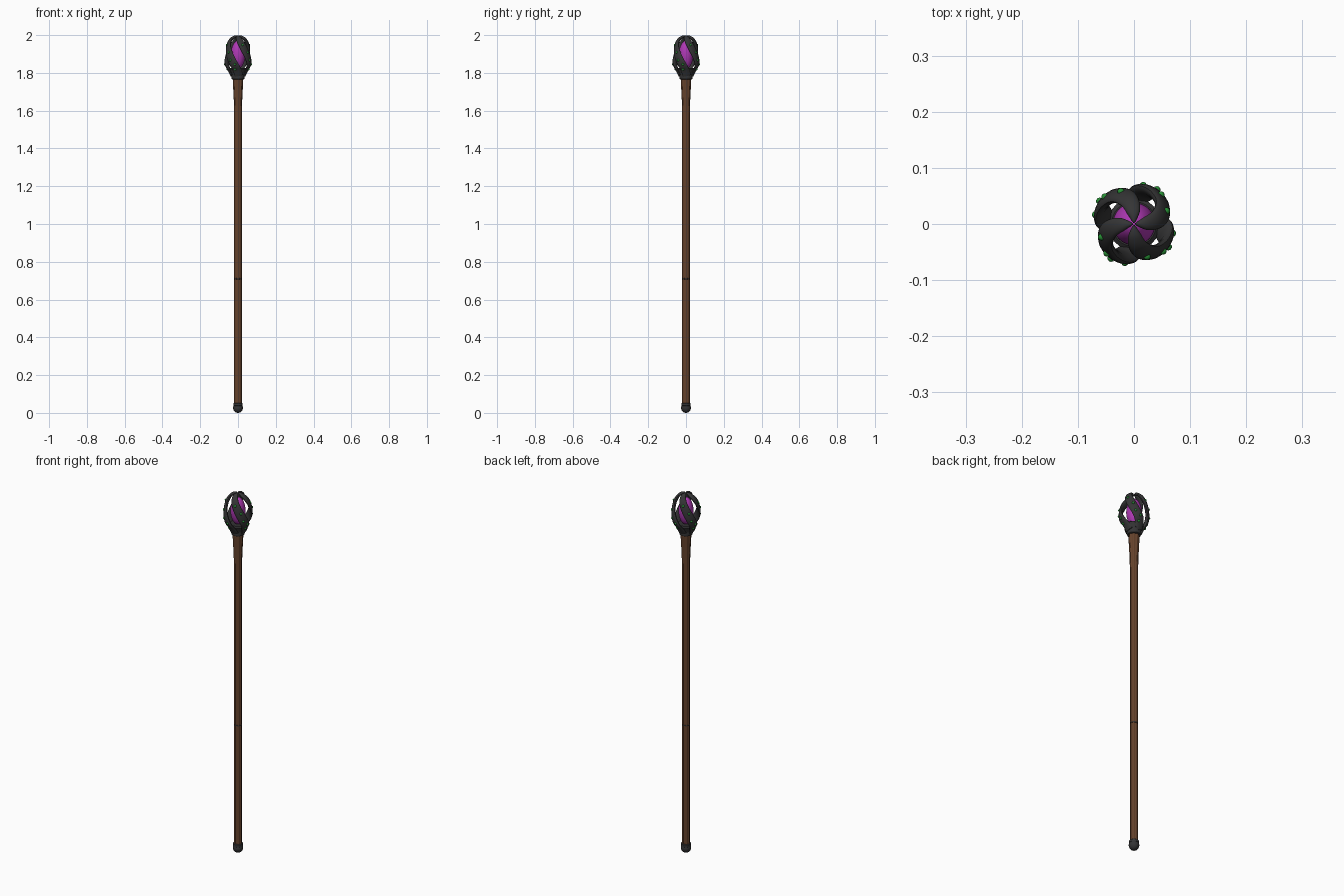
import bpy, bmesh, math
from mathutils import Vector

if "Cube" in bpy.data.objects:
    bpy.data.objects.remove(bpy.data.objects["Cube"])


def material(name, rgb):
    m = bpy.data.materials.new(name)
    m.diffuse_color = (*rgb, 1)
    m.use_nodes = True
    m.node_tree.nodes["Principled BSDF"].inputs["Base Color"].default_value = m.diffuse_color
    return m


WOOD = material("brown wood", (0.13, 0.055, 0.025))
IRON = material("dark iron", (0.035, 0.035, 0.036))
PURPLE = material("purple crystal", (0.42, 0.04, 0.45))
GREEN = material("green gem", (0.02, 0.27, 0.035))


def finish(name, bm, mat, angle=40):
    bmesh.ops.recalc_face_normals(bm, faces=bm.faces)
    me = bpy.data.meshes.new(name)
    bm.to_mesh(me)
    bm.free()
    me.materials.append(mat)
    ob = bpy.data.objects.new(name, me)
    bpy.context.collection.objects.link(ob)
    bpy.ops.object.select_all(action='DESELECT')
    bpy.context.view_layer.objects.active = ob
    ob.select_set(True)
    bpy.ops.object.shade_smooth_by_angle(angle=math.radians(angle))
    return ob


def skin(bm, rings):
    """Join rings of points with quads and cap both ends."""
    loops = [[bm.verts.new(p) for p in ring] for ring in rings]
    n = len(loops[0])
    for a, b in zip(loops, loops[1:]):
        for i in range(n):
            j = (i + 1) % n
            bm.faces.new((a[i], a[j], b[j], b[i]))
    bm.faces.new(loops[0][::-1])
    bm.faces.new(loops[-1])


def lathe(name, profile, mat, sides=32, lobes=0, depth=0.0, angle=40):
    bm = bmesh.new()
    rings = []
    for r, z in profile:
        ring = []
        for i in range(sides):
            a = math.tau * i / sides
            rr = r * (1 - depth * (0.5 - 0.5 * math.cos(lobes * a)))
            ring.append((rr * math.cos(a), rr * math.sin(a), z))
        rings.append(ring)
    skin(bm, rings)
    return finish(name, bm, mat, angle)


def interp(table, z):
    """Smooth-ish lookup in a (key, value) table."""
    for (a, va), (b, vb) in zip(table, table[1:]):
        if z <= b:
            return va + (vb - va) * (z - a) / (b - a)
    return table[-1][1]


# Fluted wooden shaft with flared top
lathe("shaft", [(0.020, 0.04), (0.020, 1.58), (0.0225, 1.66), (0.0255, 1.72), (0.029, 1.785)],
      WOOD, 48, 8, 0.12)

# Pommel ball with a small collar
ball = [(max(0.001, 0.026 * math.sin(math.pi * i / 14)), 0.027 - 0.027 * math.cos(math.pi * i / 14))
        for i in range(15)]
lathe("pommel", ball, IRON)
lathe("pommel_collar", [(0.022, 0.036), (0.0245, 0.038), (0.0245, 0.050), (0.022, 0.052)], IRON)

# Thin ring around the grip
lathe("grip_ring", [(0.018, 0.707), (0.0205, 0.708), (0.0205, 0.712), (0.018, 0.713)], IRON)

# Socket under the cage
lathe("socket", [(0.026, 1.765), (0.033, 1.768), (0.036, 1.778), (0.034, 1.786), (0.036, 1.795),
                 (0.044, 1.812), (0.047, 1.820), (0.040, 1.826), (0.015, 1.822)], IRON)

# Crystal inside the cage
orb = [(max(0.0005, 0.038 * math.sin(math.pi * i / 20)), 1.896 - 0.074 * math.cos(math.pi * i / 20))
       for i in range(21)]
lathe("crystal", orb, PURPLE)

# Cage outline as a Bezier-like smoothed profile of (radius, height)
CAGE = [(0.034, 1.785), (0.047, 1.815), (0.060, 1.840), (0.065, 1.868), (0.063, 1.905),
        (0.055, 1.945), (0.040, 1.974), (0.020, 1.990), (0.002, 1.994)]


def cage_point(t, turn):
    """Catmull-Rom point on the cage outline, twisted clockwise as it rises."""
    f = t * (len(CAGE) - 1)
    k = min(int(f), len(CAGE) - 2)
    u = f - k
    p = [Vector(CAGE[min(max(k + d, 0), len(CAGE) - 1)]) for d in (-1, 0, 1, 2)]
    q = 0.5 * (2 * p[1] + (p[2] - p[0]) * u + (2 * p[0] - 5 * p[1] + 4 * p[2] - p[3]) * u * u
               + (3 * p[1] - p[0] - 3 * p[2] + p[3]) * u ** 3)
    a = turn - math.radians(460) * (q.y - 1.90)
    return Vector((q.x * math.cos(a), q.x * math.sin(a), q.y))


def frame(t, turn):
    """Centre, sideways and outward directions of an arm."""
    c = cage_point(t, turn)
    along = (cage_point(min(t + 0.01, 1), turn) - cage_point(max(t - 0.01, 0), turn)).normalized()
    around = Vector((-c.y, c.x, 0)).normalized()
    side = (around - along * around.dot(along)).normalized()
    return c, side, along.cross(side).normalized() * -1


WIDTH = [(0, 0.022), (0.25, 0.024), (0.5, 0.023), (0.7, 0.019), (0.87, 0.012), (1, 0.001)]
THICK = [(0, 0.006), (0.3, 0.010), (0.7, 0.009), (0.88, 0.007), (1, 0.004)]

# Twisted arms and the gems studding them
for n in range(4):
    turn = math.radians(45 + 90 * n)
    bm = bmesh.new()
    rings = []
    for s in range(41):
        t = s / 40
        c, side, out = frame(t, turn)
        w, h = interp(WIDTH, t), interp(THICK, t)
        rings.append([c + side * w * math.cos(a) + out * h * math.sin(a)
                      for a in (math.tau * i / 16 for i in range(16))])
    skin(bm, rings)
    finish(f"cage_arm_{n + 1}", bm, IRON)

    bm = bmesh.new()
    for t, off in ((0.17, -0.006), (0.27, 0.008), (0.38, -0.004), (0.50, 0.006), (0.63, -0.002)):
        c, side, out = frame(t, turn)
        radial = Vector((c.x, c.y, 0))
        if out.dot(radial) < 0:
            out = -out
        made = bmesh.ops.create_uvsphere(bm, u_segments=10, v_segments=6, radius=0.0065)
        bmesh.ops.translate(bm, verts=made["verts"],
                            vec=c + side * off + out * (interp(THICK, t) * 0.85))
    finish(f"arm_gems_{n + 1}", bm, GREEN)
